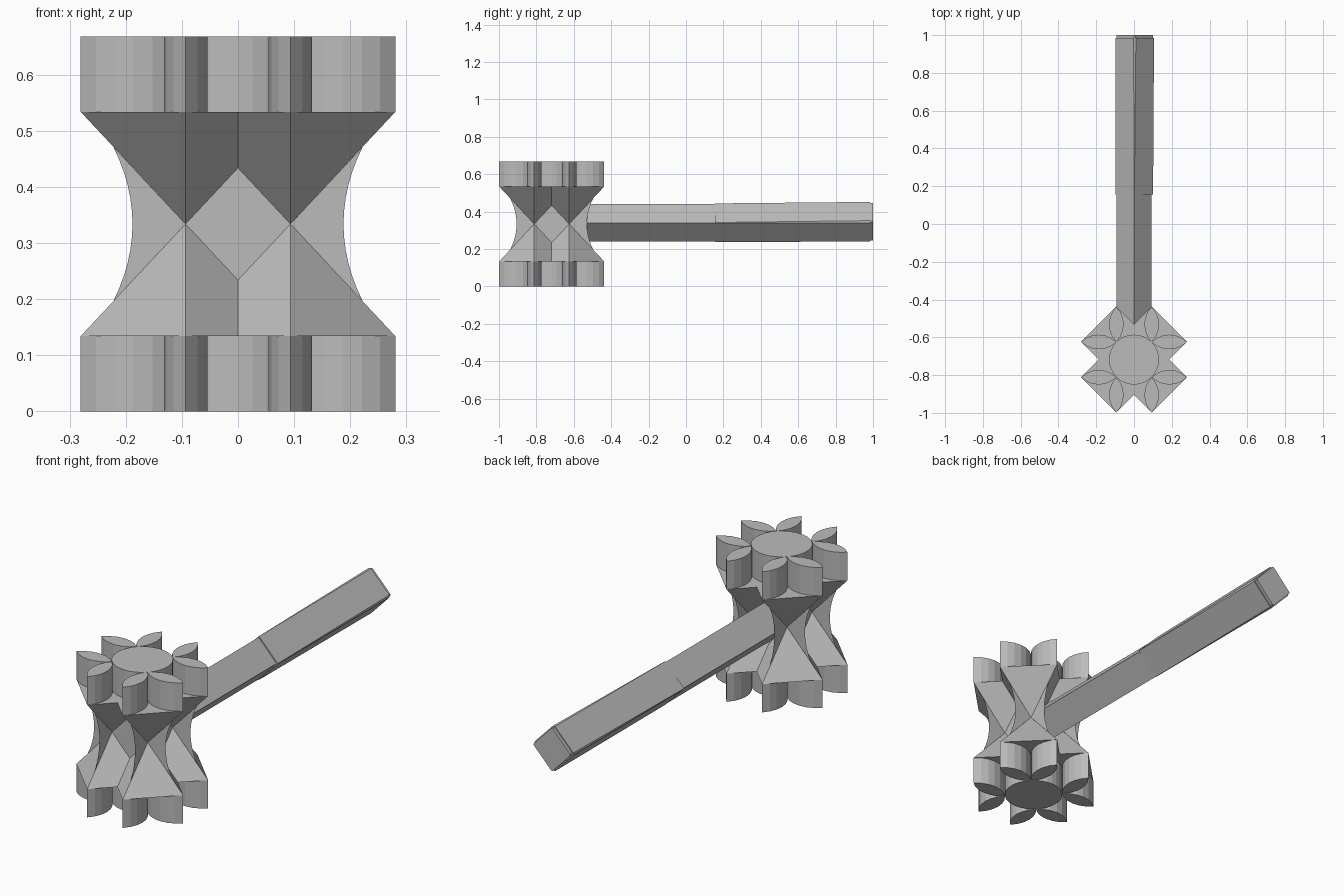
import bpy, bmesh, math
from math import sin, cos, pi

if "Cube" in bpy.data.objects:
    bpy.data.objects.remove(bpy.data.objects["Cube"])

grey = bpy.data.materials.new("stone_grey")
grey.use_nodes = True
colour = (0.5, 0.5, 0.5, 1)
grey.diffuse_color = colour
grey.node_tree.nodes["Principled BSDF"].inputs["Base Color"].default_value = colour

U = 0.0935             # half of the head's grid step
R = U * math.sqrt(2)   # radius of the ornament circles
CY = -0.718            # head centre along y
LOW, MID, HIGH, TOP = 0.134, 0.334, 0.534, 0.668
SIGNS = (-1, 1)


def finish(name, bm, recalc=True):
    if recalc:
        bmesh.ops.recalc_face_normals(bm, faces=bm.faces)
    mesh = bpy.data.meshes.new(name)
    bm.to_mesh(mesh)
    bm.free()
    mesh.materials.append(grey)
    obj = bpy.data.objects.new(name, mesh)
    bpy.context.collection.objects.link(obj)
    return obj


def loft(bm, rings):
    """Skin a list of equal point rings and cap both ends."""
    loops = [[bm.verts.new(p) for p in ring] for ring in rings]
    n = len(loops[0])
    for a, b in zip(loops, loops[1:]):
        for i in range(n):
            j = (i + 1) % n
            bm.faces.new((a[i], a[j], b[j], b[i]))
    bm.faces.new(loops[0][::-1])
    bm.faces.new(loops[-1])


def prism(bm, outline, z0, z1):
    loft(bm, [[(x, y + CY, z) for x, y in outline] for z in (z0, z1)])


def petal_outline(cx, cy, upright):
    """Lens between two quarter arcs."""
    pts = []
    for side in SIGNS:
        for i in range(6):
            a = -pi / 4 + i * pi / 12
            u, v = R * sin(a) * side, (R * cos(a) - U) * side
            pts.append((cx + v, cy - u) if upright else (cx + u, cy + v))
    return pts


# Striking faces: round boss and eight petals on each end
disc = [(R * cos(i * pi / 16), R * sin(i * pi / 16)) for i in range(32)]
for label, z0, z1 in (("lower", 0, LOW), ("upper", HIGH, TOP)):
    bm = bmesh.new()
    prism(bm, disc, z0, z1)
    finish(label + "_boss", bm)
    bm = bmesh.new()
    for sx in SIGNS:
        for sy in SIGNS:
            prism(bm, petal_outline(2 * U * sx, U * sy, False), z0, z1)
            prism(bm, petal_outline(U * sx, 2 * U * sy, True), z0, z1)
    finish(label + "_petals", bm)

# Head body: four pairs of pyramids meeting tip to tip
for label, base in (("lower", LOW), ("upper", HIGH)):
    bm = bmesh.new()
    for sx in SIGNS:
        for sy in SIGNS:
            cx, cy = U * sx, U * sy + CY
            ring = [bm.verts.new((cx + 2 * U * dx, cy + 2 * U * dy, base))
                    for dx, dy in ((1, 0), (0, 1), (-1, 0), (0, -1))]
            tip = bm.verts.new((cx, cy, MID))
            bm.faces.new(ring)
            for i in range(4):
                bm.faces.new((ring[i], ring[(i + 1) % 4], tip))
    finish(label + "_pyramids", bm)

# Waist webs: a flat diamond and two hollow-edged fins in each of four planes
fin = [(U, 0)]
for i in range(13):
    t = -1 + i / 6
    fin.append((0.188 + 0.034 * t * t, 0.137 * t))
diamond = [(-U, 0), (0, -0.1), (U, 0), (0, 0.1)]
shapes = [diamond, fin, [(-u, h) for u, h in reversed(fin)]]
bm = bmesh.new()
for s in SIGNS:
    for shape in shapes:
        for along_x in (True, False):
            pts = [(u, U * s + CY, MID + h) if along_x else (U * s, u + CY, MID + h)
                   for u, h in shape]
            face = bm.faces.new([bm.verts.new(p) for p in pts])
            face.normal_update()
            if (face.normal.y if along_x else face.normal.x) * s < 0:
                face.normal_flip()
finish("waist_webs", bm, recalc=False)


def diamond_ring(y, half_w, half_h, cx, cz, cut):
    """Diamond section with its corners trimmed by a given amount."""
    ring = []
    for dx, dz in ((1, 0), (0, 1), (-1, 0), (0, -1)):
        for side in (-1, 1):
            px = dx * (half_w - cut) - side * dz * cut
            pz = dz * (half_h - cut) + side * dx * cut
            ring.append((cx + px, y, cz + pz))
    return ring


# Handle shaft
bm = bmesh.new()
loft(bm, [[(dx * U, y, MID + 0.006 + dz * 0.1)
           for dx, dz in ((1, 0), (0, 1), (-1, 0), (0, -1))] for y in (CY + U, 0.2)])
finish("handle_shaft", bm)

# Handle grip, slightly flared, with trimmed corners and a stepped end
bm = bmesh.new()
loft(bm, [diamond_ring(0.155, 0.101, 0.104, 0.001, 0.341, 0.001),
          diamond_ring(0.985, 0.108, 0.112, 0.004, 0.346, 0.006)])
finish("handle_grip", bm)
bm = bmesh.new()
loft(bm, [diamond_ring(y, 0.1, 0.104, 0.004, 0.346, 0.004) for y in (0.95, 1.0)])
finish("grip_end", bm)
